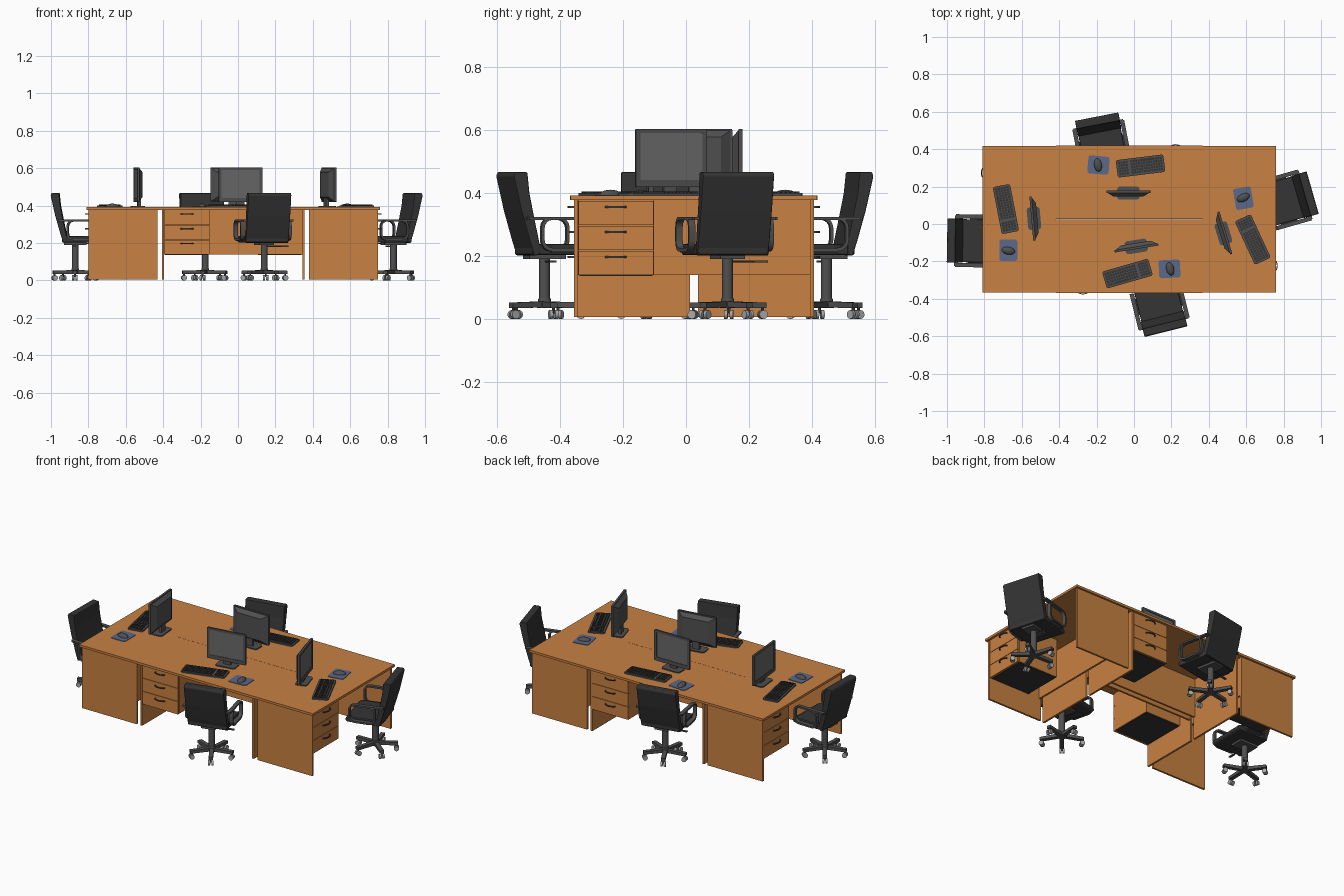
import bpy, bmesh, math
from mathutils import Matrix, Vector

if "Cube" in bpy.data.objects:
    bpy.data.objects.remove(bpy.data.objects["Cube"])

def material(name, rgb):
    m = bpy.data.materials.new(name)
    m.diffuse_color = (*rgb, 1)
    m.use_nodes = True
    m.node_tree.nodes["Principled BSDF"].inputs["Base Color"].default_value = m.diffuse_color
    return m

WOOD = material("wood", (0.58, 0.22, 0.055))
BLACK = material("black", (0.035, 0.035, 0.035))
DARK = material("dark_grey", (0.08, 0.08, 0.08))
MID = material("mid_grey", (0.14, 0.14, 0.14))
LIGHT = material("light_grey", (0.4, 0.4, 0.4))
BLUE = material("pad_blue", (0.1, 0.14, 0.26))

def place(x, y, deg, z=0):
    return Matrix.Translation((x, y, z)) @ Matrix.Rotation(math.radians(deg), 4, 'Z')

def box(bm, x0, x1, y0, y1, z0, z1, rot=None):
    c = Matrix.Translation(((x0 + x1) / 2, (y0 + y1) / 2, (z0 + z1) / 2))
    m = c @ Matrix.Diagonal((x1 - x0, y1 - y0, z1 - z0, 1))
    return bmesh.ops.create_cube(bm, size=1, matrix=rot @ m if rot else m)["verts"]

def cyl(bm, r1, r2, depth, m, seg=16):
    bmesh.ops.create_cone(bm, cap_ends=True, segments=seg, radius1=r1, radius2=r2, depth=depth, matrix=m)

def rrect(u0, u1, v0, v1, r, n=4):
    pts = []
    for k, (u, v) in enumerate([(u1 - r, v1 - r), (u0 + r, v1 - r), (u0 + r, v0 + r), (u1 - r, v0 + r)]):
        for i in range(n + 1):
            a = math.pi / 2 * (k + i / n)
            pts.append((u + r * math.cos(a), v + r * math.sin(a)))
    return pts

def vec(u, v, w, axis):
    return Vector((w, u, v)) if axis == 'x' else Vector((u, v, w))

def prism(bm, pts, w0, w1, axis):
    a, b = ([bm.verts.new(vec(u, v, w, axis)) for u, v in pts] for w in (w0, w1))
    bm.faces.new(a[::-1])
    bm.faces.new(b)
    for i in range(len(a)):
        j = (i + 1) % len(a)
        bm.faces.new((a[i], a[j], b[j], b[i]))

def ring(bm, outer, inner, w0, w1, axis):
    loops = [[bm.verts.new(vec(u, v, w, axis)) for u, v in p]
             for p, w in ((outer, w0), (outer, w1), (inner, w1), (inner, w0))]
    n = len(outer)
    for k in range(4):
        p, q = loops[k], loops[(k + 1) % 4]
        for i in range(n):
            j = (i + 1) % n
            bm.faces.new((p[i], p[j], q[j], q[i]))

def part(name, bm, mat, m, bevel=0, smooth=False):
    bmesh.ops.recalc_face_normals(bm, faces=bm.faces[:])
    me = bpy.data.meshes.new(name)
    bm.to_mesh(me)
    bm.free()
    ob = bpy.data.objects.new(name, me)
    bpy.context.collection.objects.link(ob)
    me.materials.append(mat)
    ob.matrix_world = m
    if bevel:
        b = ob.modifiers.new("bevel", 'BEVEL')
        b.width, b.segments = bevel, 2
    if smooth:
        bpy.context.view_layer.objects.active = ob
        ob.select_set(True)
        bpy.ops.object.shade_smooth_by_angle()
        ob.select_set(False)

W, D, TOP = 0.785, 0.393, 0.392

def desk(m):
    hw, hd = W / 2, D / 2
    # top board
    bm = bmesh.new()
    box(bm, -hw, hw, -hd, hd, TOP - 0.014, TOP)
    part("desk_top", bm, WOOD, m)
    # end panels and back panel
    bm = bmesh.new()
    for s in (-1, 1):
        x = s * (hw - 0.017)
        box(bm, x - 0.006, x + 0.006, -hd + 0.012, hd - 0.012, 0.006, TOP - 0.014)
    box(bm, -hw + 0.023, hw - 0.023, hd - 0.026, hd - 0.014, 0.14, TOP - 0.014)
    part("desk_panels", bm, WOOD, m)
    # drawer unit
    x0, x1, yf = -hw + 0.024, -hw + 0.265, -hd + 0.012
    bm = bmesh.new()
    box(bm, x0, x1, yf + 0.012, yf + 0.28, 0.141, TOP - 0.014)
    part("drawer_case", bm, WOOD, m)
    bm = bmesh.new()
    box(bm, x0 + 0.004, x1 - 0.004, yf + 0.014, yf + 0.276, 0.137, 0.141)
    part("drawer_case_bottom", bm, BLACK, m)
    fronts, handles = bmesh.new(), bmesh.new()
    for i in range(3):
        z = 0.139 + i * 0.0797
        box(fronts, x0 + 0.001, x1 - 0.001, yf, yf + 0.011, z, z + 0.0775)
        xm, zh = (x0 + x1) / 2, z + 0.058
        arc = [(math.cos(math.pi * k / 8), math.sin(math.pi * k / 8)) for k in range(9)]
        prism(handles, [(xm + 0.034 * c, yf - 0.02 * s) for c, s in arc] +
              [(xm + 0.028 * c, yf - 0.015 * s) for c, s in arc[::-1]], zh - 0.003, zh + 0.003, 'z')
    part("drawer_fronts", fronts, WOOD, m)
    part("drawer_handles", handles, DARK, m)

def chair(m):
    # five-arm base with casters
    base, wheels = bmesh.new(), bmesh.new()
    cyl(base, 0.024, 0.02, 0.03, Matrix.Translation((0, 0, 0.05)))
    for k in range(5):
        r = Matrix.Rotation(math.radians(72 * k), 4, 'Z')
        for v in box(base, 0.01, 0.125, -0.012, 0.012, 0.036, 0.056, r):
            if v.co.xy.length > 0.08:
                v.co.z -= 0.004 if v.co.z > 0.045 else 0.001
        cyl(base, 0.005, 0.005, 0.02, r @ Matrix.Translation((0.116, 0, 0.028)), 8)
        for s in (-1, 1):
            cyl(wheels, 0.014, 0.014, 0.011, r @ Matrix.Translation((0.116, s * 0.009, 0.014))
                @ Matrix.Rotation(math.pi / 2, 4, 'X'), 14)
    part("chair_base", base, DARK, m)
    part("chair_casters", wheels, LIGHT, m, smooth=True)
    # gas stem, seat mechanism and lever
    bm = bmesh.new()
    cyl(bm, 0.018, 0.018, 0.14, Matrix.Translation((0, 0, 0.13)), 20)
    box(bm, -0.04, 0.04, -0.06, 0.06, 0.19, 0.206)
    cyl(bm, 0.003, 0.003, 0.13, Matrix.Translation((0.065, 0, 0.183)) @ Matrix.Rotation(math.pi / 2, 4, 'Y'), 8)
    box(bm, 0.09, 0.132, -0.006, 0.006, 0.18, 0.186)
    part("chair_stem", bm, DARK, m, smooth=True)
    # seat cushion
    bm = bmesh.new()
    prism(bm, [(-0.07, 0.203), (0.125, 0.203), (0.138, 0.212), (0.135, 0.228), (0.115, 0.239), (-0.07, 0.237)],
          -0.115, 0.115, 'x')
    part("seat", bm, BLACK, m, 0.006)
    # backrest with curved profile
    bm = bmesh.new()
    prism(bm, [(-0.13, 0.455), (-0.124, 0.468), (-0.085, 0.467), (-0.078, 0.40), (-0.062, 0.32), (-0.045, 0.24),
               (-0.045, 0.205), (-0.062, 0.2), (-0.078, 0.25), (-0.105, 0.345)], -0.118, 0.118, 'x')
    part("backrest", bm, BLACK, m, 0.004)
    # looped armrests
    bm = bmesh.new()
    for s in (-1, 1):
        a, b = sorted((s * 0.119, s * 0.141))
        ring(bm, rrect(-0.045, 0.112, 0.215, 0.325, 0.035), rrect(-0.035, 0.102, 0.226, 0.315, 0.026), a, b, 'x')
        box(bm, a, b, -0.085, 0.0, 0.315, 0.325)
        a, b = sorted((s * 0.10, s * 0.135))
        box(bm, a, b, -0.01, 0.08, 0.212, 0.226)
        a, b = sorted((s * 0.105, s * 0.135))
        box(bm, a, b, -0.09, -0.07, 0.315, 0.325)
    part("armrests", bm, DARK, m, smooth=True)

def monitor(m):
    # bezel, screen, tapered rear shell
    bm = bmesh.new()
    ring(bm, rrect(-0.118, 0.118, 0.028, 0.213, 0.004, 2), rrect(-0.103, 0.103, 0.05, 0.2, 0.002, 2), 0, 1, 'z')
    for v in bm.verts:
        v.co = Vector((v.co.x, -0.014 + 0.012 * v.co.z, v.co.y))
    part("monitor_bezel", bm, DARK, m)
    bm = bmesh.new()
    box(bm, -0.104, 0.104, -0.011, -0.004, 0.049, 0.201)
    part("monitor_screen", bm, MID, m)
    bm = bmesh.new()
    for v in box(bm, -0.114, 0.114, -0.003, 0.018, 0.032, 0.209):
        if v.co.y > 0.01:
            v.co.x *= 0.7
            v.co.z = 0.12 + (v.co.z - 0.12) * 0.75
    part("monitor_shell", bm, DARK, m)
    # foot and neck
    bm = bmesh.new()
    prism(bm, rrect(-0.06, 0.06, -0.035, 0.035, 0.015), 0, 0.006, 'z')
    box(bm, -0.022, 0.022, -0.002, 0.014, 0.004, 0.06)
    part("monitor_stand", bm, DARK, m)

def keyboard(m):
    bm = bmesh.new()
    prism(bm, rrect(-0.128, 0.128, -0.047, 0.047, 0.012), 0.001, 0.009, 'z')
    part("keyboard_body", bm, DARK, m)
    bm = bmesh.new()
    for row in range(5):
        y = -0.037 + row * 0.0152
        for c in range(18):
            if c == 13:
                continue
            if row == 0 and 3 <= c <= 8:
                continue
            x = -0.118 + c * 0.0132
            box(bm, x, x + 0.0108, y, y + 0.0125, 0.008, 0.0135)
    box(bm, -0.078, -0.001, -0.037, -0.0245, 0.008, 0.0135)
    part("keyboard_keys", bm, BLACK, m)

def pad_and_mouse(m, turn):
    bm = bmesh.new()
    prism(bm, rrect(-0.057, 0.057, -0.048, 0.048, 0.012), 0, 0.003, 'z')
    part("mouse_pad", bm, BLUE, m)
    bm = bmesh.new()
    bmesh.ops.create_uvsphere(bm, u_segments=16, v_segments=10, radius=1,
                              matrix=Matrix.Diagonal((0.021, 0.036, 0.016, 1)))
    bmesh.ops.bisect_plane(bm, geom=bm.verts[:] + bm.edges[:] + bm.faces[:], plane_co=(0, 0, 0),
                           plane_no=(0, 0, -1), clear_outer=True)
    part("mouse", bm, DARK, m @ place(0.003, 0, turn, 0.003), smooth=True)

# stations: desk, chair, monitor, keyboard, pad as (x, y, degrees), then mouse turn
STATIONS = [
    ((-0.025, -0.172, 0), (0.14, -0.45, 14), (0.012, -0.12, 9), (-0.035, -0.265, 16), (0.19, -0.24, 3), 12),
    ((0.564, 0.025, 90), (0.831, 0.132, 106), (0.478, -0.05, 107), (0.635, -0.083, 115), (0.585, 0.138, 100), 15),
    ((-0.025, 0.222, 180), (-0.175, 0.447, 191), (-0.03, 0.165, 180), (0.035, 0.31, 187), (-0.19, 0.315, 175), 15),
    ((-0.614, 0.025, -90), (-0.87, -0.09, -91), (-0.535, 0.03, -85), (-0.685, 0.08, -79), (-0.672, -0.14, -90), -10),
]
for d, c, mo, k, p, turn in STATIONS:
    desk(place(*d))
    chair(place(*c))
    monitor(place(*mo, TOP))
    keyboard(place(*k, TOP))
    pad_and_mouse(place(*p, TOP), turn)
